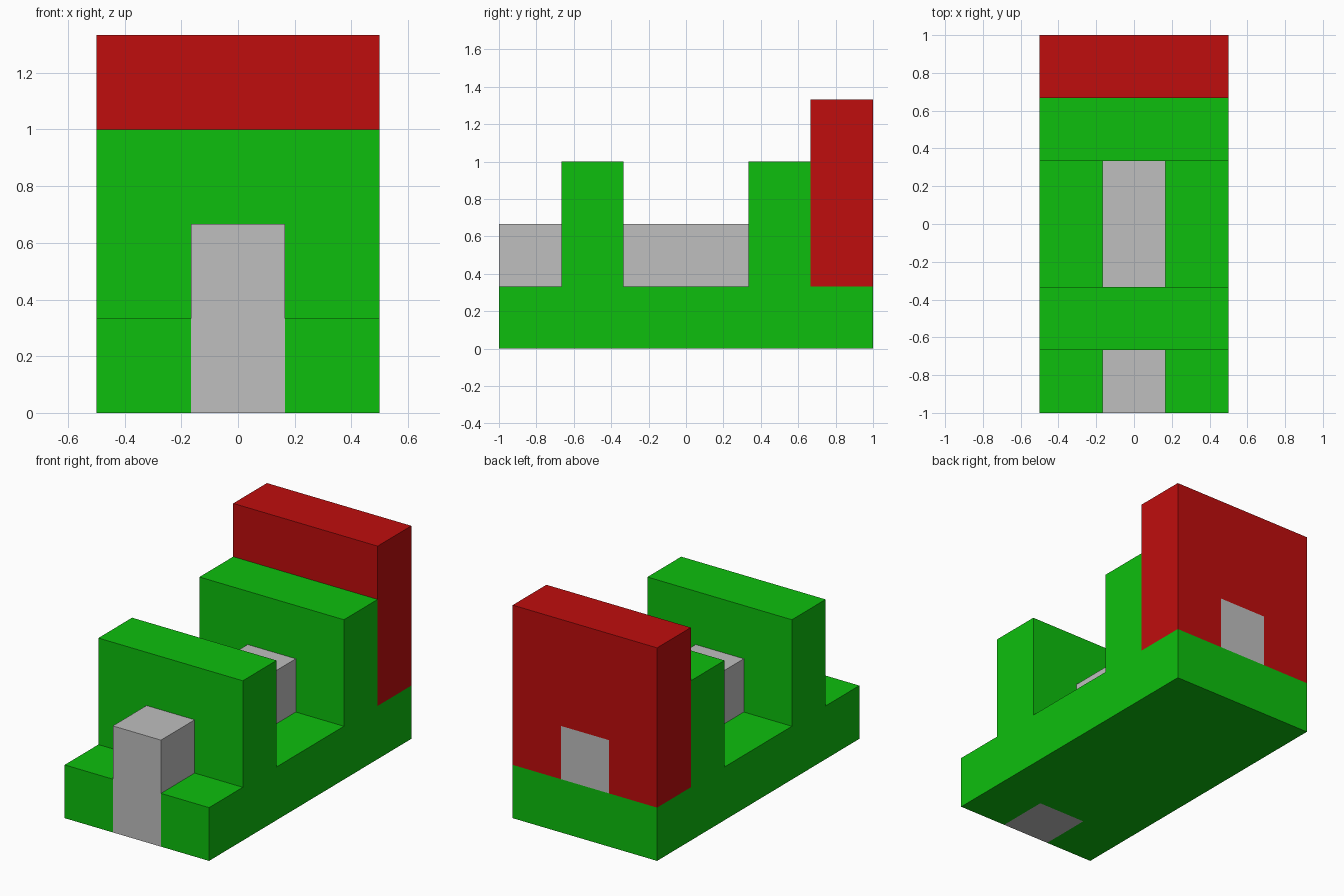
import bpy, bmesh
from mathutils import Vector

cube = bpy.data.objects.get("Cube")
if cube:
    bpy.data.objects.remove(cube, do_unlink=True)

U = 1 / 3          # block module
H = U / 2          # half width of the central rail
W = 0.5            # half width of the model


def material(name, rgb):
    m = bpy.data.materials.new(name)
    m.use_nodes = True
    colour = (*rgb, 1.0)
    m.diffuse_color = colour
    m.node_tree.nodes["Principled BSDF"].inputs["Base Color"].default_value = colour
    return m


green = material("green", (0.004, 0.52, 0.004))
red = material("red", (0.52, 0.004, 0.004))
grey = material("grey", (0.52, 0.52, 0.52))


def prism(name, profile, to_point, start, end, mat):
    """Extrude a 2D profile from start to end along the remaining axis."""
    bm = bmesh.new()
    face = bm.faces.new([bm.verts.new(to_point(a, b, start)) for a, b in profile])
    new = bmesh.ops.extrude_face_region(bm, geom=[face], use_keep_orig=True)["geom"]
    shift = Vector(to_point(0, 0, end)) - Vector(to_point(0, 0, start))
    bmesh.ops.translate(bm, vec=shift, verts=[v for v in new if isinstance(v, bmesh.types.BMVert)])
    bmesh.ops.recalc_face_normals(bm, faces=bm.faces)
    mesh = bpy.data.meshes.new(name)
    bm.to_mesh(mesh)
    bm.free()
    mesh.materials.append(mat)
    ob = bpy.data.objects.new(name, mesh)
    bpy.context.collection.objects.link(ob)
    return ob


def along_x(y, z, x): return (x, y, z)
def along_y(x, z, y): return (x, y, z)
def along_z(x, y, z): return (x, y, z)


# Base slab with a notch in the front edge for the foot of the rail
base = [(-W, -1), (-H, -1), (-H, -2 * U), (H, -2 * U), (H, -1), (W, -1), (W, 1), (-W, 1)]
prism("base", base, along_z, 0, U, green)

# Central rail running front to back, with a foot reaching the ground at the front
rail = [(-1, 0), (-2 * U, 0), (-2 * U, U), (1, U), (1, 2 * U), (-1, 2 * U)]
prism("rail", rail, along_x, -H, H, grey)

# Walls straddling the rail
for name, y, top, mat in (("front_wall", -2 * U, 3 * U, green),
                          ("middle_wall", U, 3 * U, green),
                          ("back_wall", 2 * U, 4 * U, red)):
    arch = [(-W, U), (-H, U), (-H, 2 * U), (H, 2 * U), (H, U), (W, U), (W, top), (-W, top)]
    prism(name, arch, along_y, y, y + U, mat)
